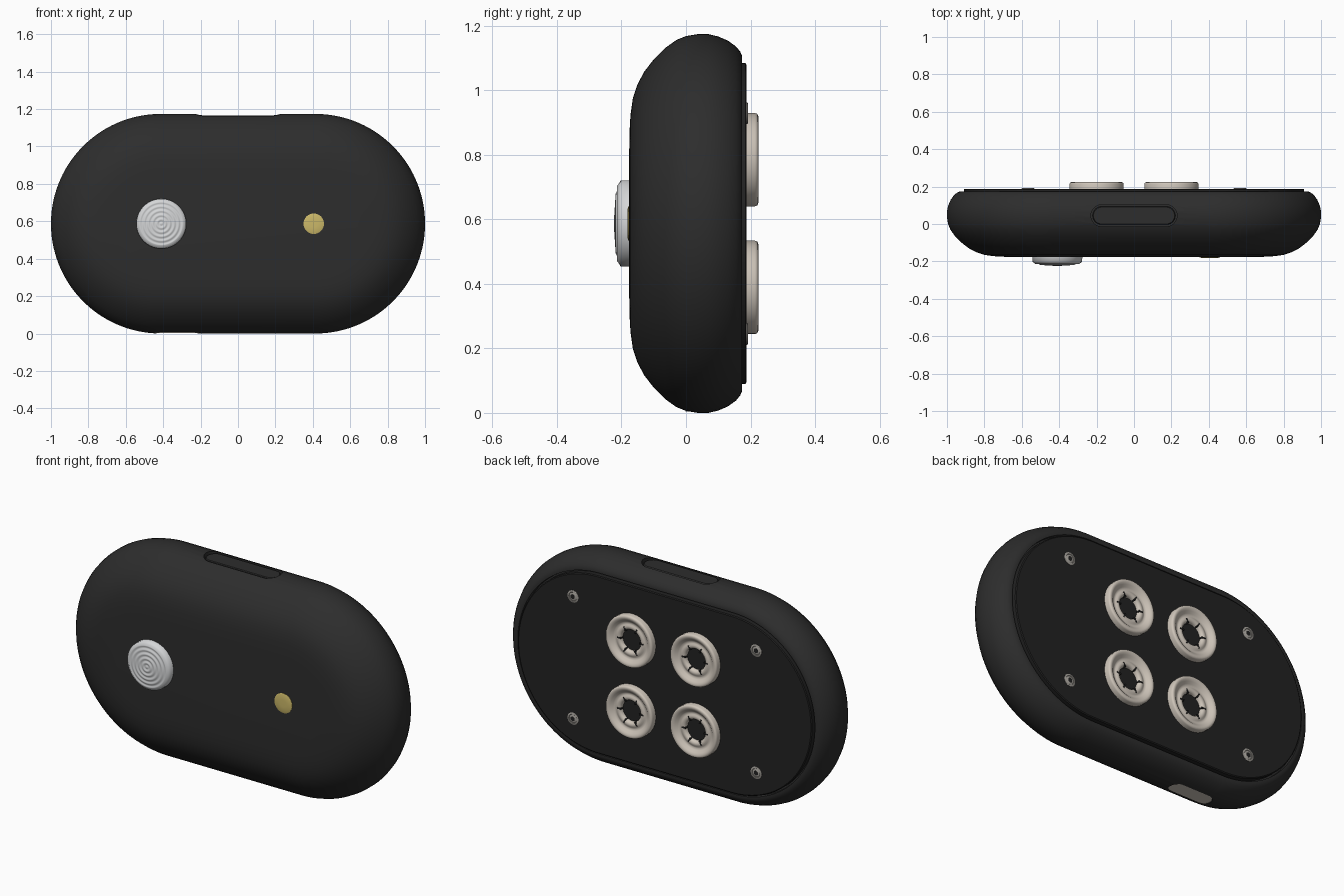
import bpy, bmesh
from math import pi, sin, cos, copysign, radians
from mathutils import Matrix

cube = bpy.data.objects.get("Cube")
if cube:
    bpy.data.objects.remove(cube)

R, C = 0.587, 0.413          # body end radius, half distance between end centres
MID = (0, 0, R)


def material(name, rgb):
    m = bpy.data.materials.new(name)
    m.use_nodes = True
    m.diffuse_color = (*rgb, 1)
    bsdf = next(n for n in m.node_tree.nodes if n.type == 'BSDF_PRINCIPLED')
    bsdf.inputs["Base Color"].default_value = (*rgb, 1)
    return m


BLACK = material("soft black", (0.026, 0.026, 0.026))
PLATE = material("plate black", (0.016, 0.016, 0.016))
LENS = material("pale grey lens", (0.66, 0.67, 0.68))
GOLD = material("dull gold", (0.60, 0.48, 0.14))
RUBBER = material("warm white rubber", (0.62, 0.56, 0.49))
STEEL = material("screw steel", (0.36, 0.34, 0.31))


def finish(bm, name, mat):
    bmesh.ops.recalc_face_normals(bm, faces=bm.faces)
    me = bpy.data.meshes.new(name)
    bm.to_mesh(me)
    bm.free()
    me.materials.append(mat)
    ob = bpy.data.objects.new(name, me)
    bpy.context.collection.objects.link(ob)
    return ob


def loft(name, mat, rings, half=0, centre=(0, 0, 0), axis='Y', n=48):
    """Stack capsule outlines (circles when half is 0), given as (height, radius)."""
    bm = bmesh.new()
    loops = []
    for h, r in rings:
        loop = []
        for i in range(n):
            a = 2 * pi * (i + 0.5) / n
            u, v = r * cos(a) + copysign(half, cos(a)), r * sin(a)
            p = (u, h, v) if axis == 'Y' else (u, v, h)
            loop.append(bm.verts.new([p[k] + centre[k] for k in range(3)]))
        loops.append(loop)
    for a, b in zip(loops, loops[1:]):
        for i in range(n):
            j = (i + 1) % n
            bm.faces.new((a[i], a[j], b[j], b[i]))
    bm.faces.new(loops[0])
    bm.faces.new(loops[-1])
    return finish(bm, name, mat)


def smooth(ob, angle=35):
    bpy.ops.object.select_all(action='DESELECT')
    ob.select_set(True)
    bpy.context.view_layer.objects.active = ob
    bpy.ops.object.shade_smooth_by_angle(angle=radians(angle))


def cut(ob, cutter):
    bpy.ops.object.select_all(action='DESELECT')
    ob.select_set(True)
    bpy.context.view_layer.objects.active = ob
    mod = ob.modifiers.new("pocket", 'BOOLEAN')
    mod.object = cutter
    mod.solver = 'EXACT'
    bpy.ops.object.modifier_apply(modifier=mod.name)
    bpy.data.objects.remove(cutter)


# Shell: (y, inset from the widest outline), ending in the seam around the back plate
profile = [(-.176, .36), (-.175, .30), (-.172, .25), (-.165, .20), (-.151, .157),
           (-.13, .117), (-.1, .078), (-.065, .043), (-.03, .018), (0, .006),
           (.035, 0), (.07, 0), (.1, .007), (.13, .02), (.155, .038),
           (.168, .054), (.174, .068), (.174, .08), (.155, .082)]
shell = loft("shell", BLACK, [(y, R - d) for y, d in profile], C, MID, n=128)

# Pockets for the top button and the bottom port
cut(shell, loft("button_pocket", BLACK, [(1.14, .058), (1.25, .058)], .172, (0, .045, 0), 'Z'))
cut(shell, loft("port_pocket", BLACK, [(-.05, .043), (.02, .043)], .084, (-.325, .04, 0), 'Z'))
smooth(shell)

smooth(loft("top_button", BLACK, [(1.13, .049), (1.160, .049), (1.164, .045)],
            .172, (0, .045, 0), 'Z'))
smooth(loft("bottom_port", RUBBER, [(.004, .042), (.025, .042)], .084, (-.325, .04, 0), 'Z'))

# Back plate
smooth(loft("back_plate", PLATE, [(.15, .497), (.184, .497), (.188, .492)], C, MID, n=128))

# Ribbed sensor lens, from centre to flange
ribs = []
for i in range(1, 30):
    r = .004 * i
    ribs.append((-.222 + .7 * r * r - .002 * cos(2 * pi * r / .023), r))
ribs += [(-.208, .124), (-.203, .133), (-.165, .134)]
smooth(loft("sensor_lens", LENS, ribs, 0, (-.41, 0, R), n=64), 60)

# Light sensor
smooth(loft("light_sensor", GOLD, [(-.16, .055), (-.178, .055), (-.181, .045), (-.182, .02)],
            0, (.405, 0, R)))

# Rubber feet with slotted centres
foot = [(.18, .145), (.214, .145), (.221, .142), (.224, .135), (.223, .127), (.217, .117),
        (.207, .106), (.202, .097), (.204, .089), (.208, .082), (.209, .074),
        (.206, .065), (.198, .059), (.18, .058)]
screw = [(.18, .034), (.190, .034), (.192, .031), (.192, .025), (.190, .023), (.192, .02), (.192, .01)]
for sx, side in ((-1, "right"), (1, "left")):
    for sz, level in ((-1, "lower"), (1, "upper")):
        place = (sx * .2, 0, R + sz * .198)
        smooth(loft(f"foot_{level}_{side}", RUBBER, foot, 0, place), 50)
        bm = bmesh.new()
        for k in range(6):
            m = (Matrix.Translation(place) @ Matrix.Rotation(k * pi / 3, 4, 'Y')
                 @ Matrix.Translation((.069, .2, 0)) @ Matrix.Diagonal((.026, .019, .008, 1)))
            bmesh.ops.create_cube(bm, size=1, matrix=m)
        finish(bm, f"foot_slots_{level}_{side}", PLATE)

        # Corner screw with hex socket
        spot = (sx * .567, 0, R + sz * .342)
        smooth(loft(f"screw_{level}_{side}", STEEL, screw, 0, spot, n=32))
        loft(f"screw_socket_{level}_{side}", PLATE, [(.188, .014), (.1925, .014)], 0, spot, n=6)
